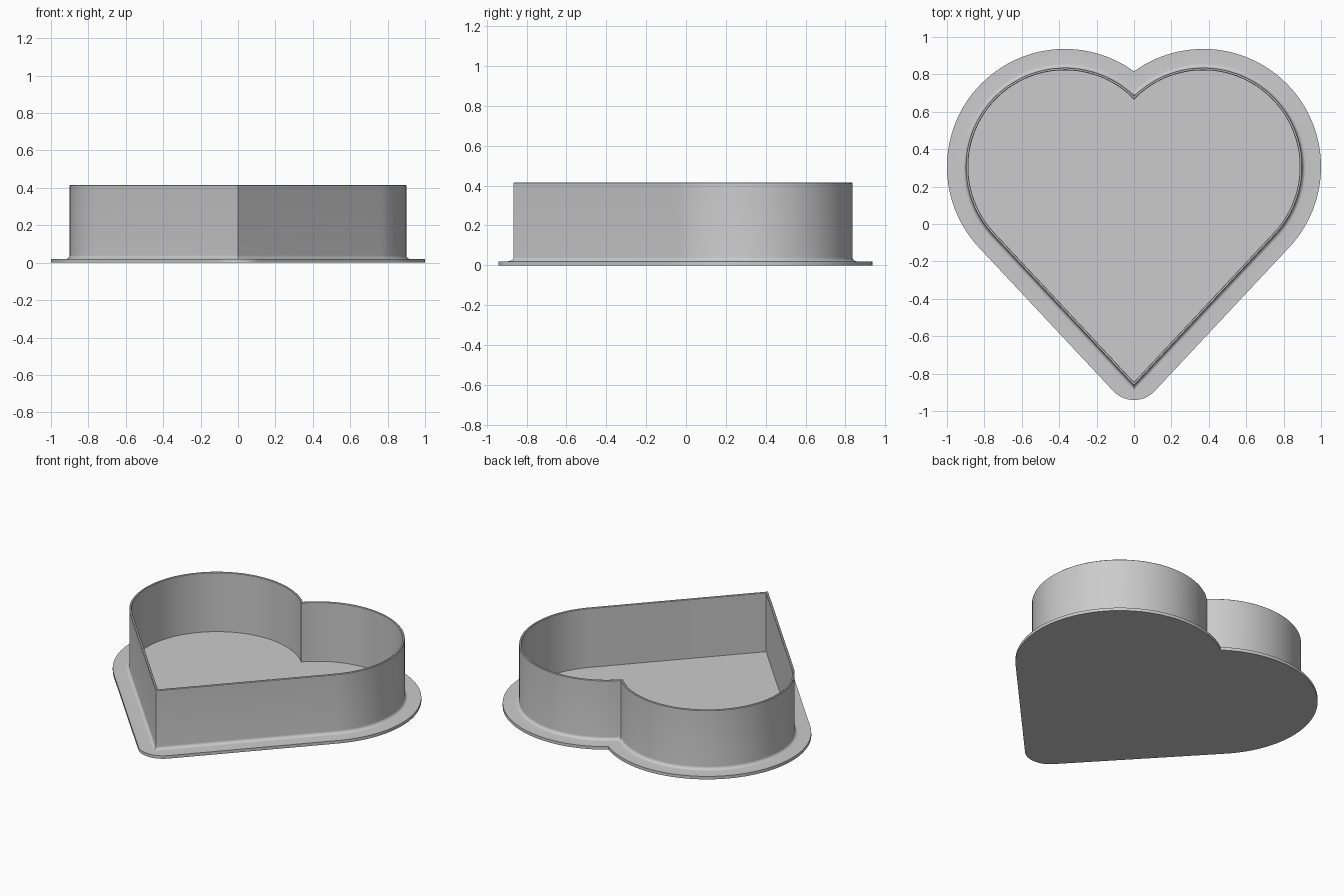
import bpy, bmesh
from math import sin, cos, acos, pi, radians

if "Cube" in bpy.data.objects:
    bpy.data.objects.remove(bpy.data.objects["Cube"])

LOBE_X, LOBE_Y = 0.37, 0.306    # centre of the right lobe
CORE = 0.478                    # lobe radius at which the lower tip is sharp
SLOPE = radians(43.1)           # straight sides, measured from vertical
ARC, TIP = 56, 10               # segments per lobe and per half tip


def tip_y(r):
    return LOBE_Y - (r + LOBE_X * cos(SLOPE)) / sin(SLOPE)


def heart(r, round_tip):
    """Closed heart outline with lobe radius r, pointed or rounded below."""
    start = acos(-LOBE_X / r)
    half = []
    for i in range(ARC + 1):
        a = start + (-SLOPE - start) * i / ARC
        half.append((LOBE_X + r * cos(a), LOBE_Y + r * sin(a)))
    half[0] = (0.0, half[0][1])
    for i in range(TIP + 1):
        a = -SLOPE + (SLOPE - pi / 2) * i / TIP
        if round_tip:
            half.append(((r - CORE) * cos(a), tip_y(CORE) + (r - CORE) * sin(a)))
        else:
            half.append((0.0, tip_y(r)))
    half[-1] = (0.0, half[-1][1])
    return half + [(-x, y) for x, y in half[-2:0:-1]]


# Section from the inner floor, over the wall, down the fillet to the flange
section = [(0.516, 0.02, False), (0.516, 0.412, False), (0.519, 0.415, False),
           (0.527, 0.415, False), (0.530, 0.412, False)]
for i in range(7):
    a = pi / 2 * i / 6
    section.append((0.55 - 0.02 * cos(a), 0.04 - 0.02 * sin(a), False))
section += [(0.63, 0.02, True), (0.63, 0.0, True)]

bm = bmesh.new()
rings = [[bm.verts.new((x, y, z)) for x, y in heart(r, rounded)]
         for r, z, rounded in section]
count = len(rings[0])
for a, b in zip(rings, rings[1:]):
    for i in range(count):
        j = (i + 1) % count
        bm.faces.new((a[i], a[j], b[j], b[i]))
bm.faces.new(rings[0])           # inner floor
bm.faces.new(rings[-1])          # underside
bmesh.ops.remove_doubles(bm, verts=bm.verts[:], dist=1e-5)
bmesh.ops.recalc_face_normals(bm, faces=bm.faces[:])

mesh = bpy.data.meshes.new("heart_tray")
bm.to_mesh(mesh)
bm.free()
tray = bpy.data.objects.new("heart_tray", mesh)
bpy.context.collection.objects.link(tray)

grey = bpy.data.materials.new("plain grey")
grey.diffuse_color = (0.6, 0.6, 0.6, 1)
grey.use_nodes = True
grey.node_tree.nodes["Principled BSDF"].inputs["Base Color"].default_value = grey.diffuse_color
mesh.materials.append(grey)

bpy.context.view_layer.objects.active = tray
tray.select_set(True)
bpy.ops.object.shade_smooth_by_angle(angle=radians(30))
